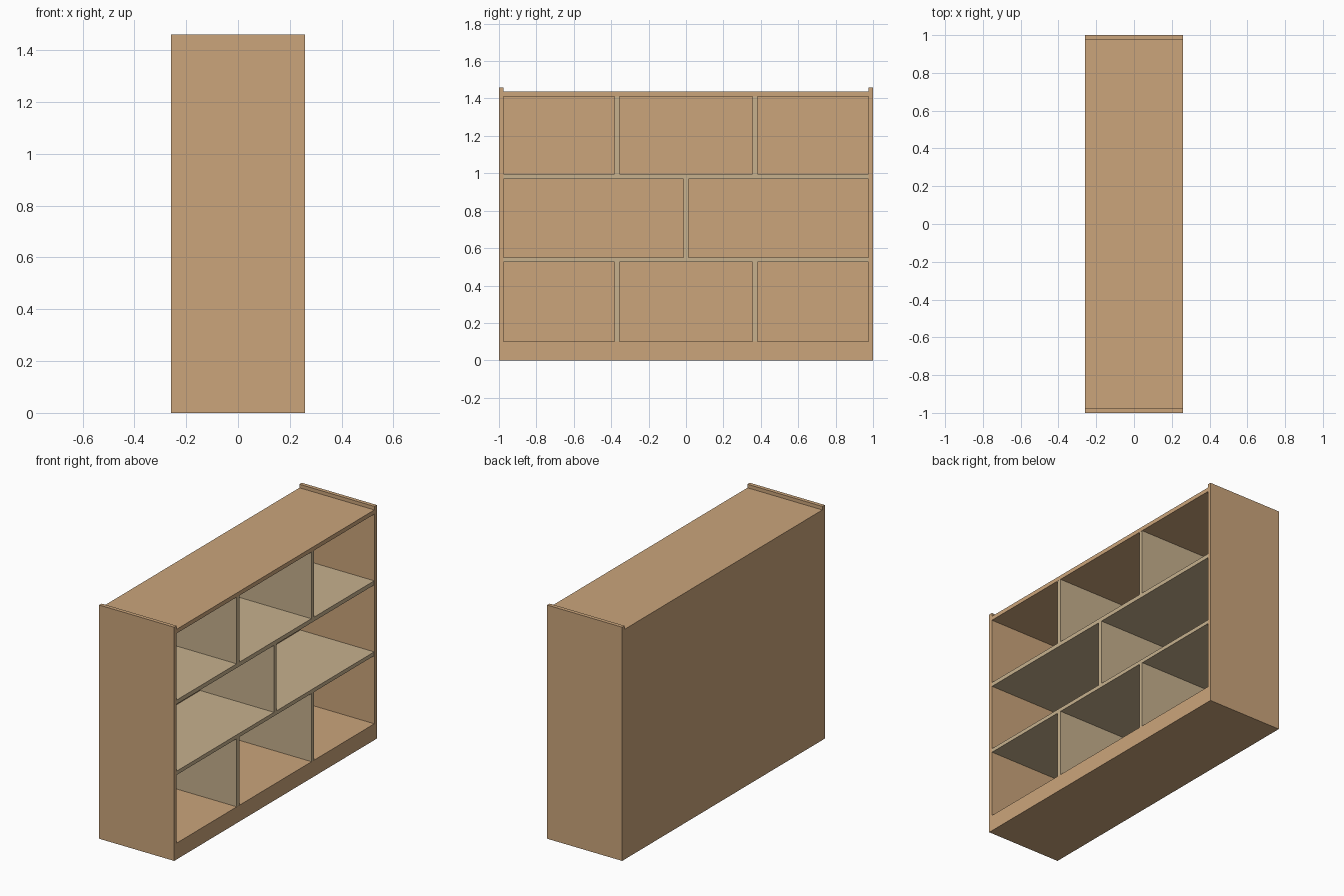
import bpy, bmesh
from mathutils import Vector

if "Cube" in bpy.data.objects:
    bpy.data.objects.remove(bpy.data.objects["Cube"])

D = 0.259            # half depth along x; the open side faces +x
W, T = 1.0, 0.024    # half width along y, board thickness
BACK = 0.007         # back panel thickness
FLOOR, CEIL, TOP, SIDE = 0.102, 1.412, 1.438, 1.46


def material(name, color):
    m = bpy.data.materials.new(name)
    m.diffuse_color = (*color, 1)
    m.use_nodes = True
    m.node_tree.nodes["Principled BSDF"].inputs["Base Color"].default_value = m.diffuse_color
    return m


wood = material("warm_wood", (0.597, 0.376, 0.198))
pale = material("pale_wood", (0.57, 0.44, 0.27))


def prism(name, profile, x0, x1, mat):
    """Extrude a y-z profile from x0 to x1."""
    bm = bmesh.new()
    face = bm.faces.new([bm.verts.new((x0, y, z)) for y, z in profile])
    ext = bmesh.ops.extrude_face_region(bm, geom=[face])
    moved = [v for v in ext["geom"] if isinstance(v, bmesh.types.BMVert)]
    bmesh.ops.translate(bm, verts=moved, vec=Vector((x1 - x0, 0, 0)))
    bmesh.ops.recalc_face_normals(bm, faces=bm.faces)
    mesh = bpy.data.meshes.new(name)
    bm.to_mesh(mesh)
    bm.free()
    mesh.materials.append(mat)
    obj = bpy.data.objects.new(name, mesh)
    bpy.context.collection.objects.link(obj)
    return obj


def rect(y0, y1, z0, z1):
    return [(y0, z0), (y1, z0), (y1, z1), (y0, z1)]


# Carcass: sides rise above the top board, one large opening toward +x
inner = W - T
carcass = prism("carcass", [(-W, 0), (W, 0), (W, SIDE), (inner, SIDE), (inner, TOP),
                            (-inner, TOP), (-inner, SIDE), (-W, SIDE)], -D, D, wood)
cutter = prism("opening_cutter", rect(-inner, inner, FLOOR, CEIL), -D + BACK, D + 0.1, wood)
cutter.hide_render = True
cut = carcass.modifiers.new("opening", "BOOLEAN")
cut.operation, cut.solver, cut.object = "DIFFERENCE", "EXACT", cutter
bpy.context.view_layer.objects.active = carcass
bpy.ops.object.modifier_apply(modifier=cut.name)
bpy.data.objects.remove(cutter)

# Shelves
x0, x1 = -D + BACK, D - 0.001
shelves = [(0.527, 0.551), (0.969, 0.995)]
for name, (z0, z1) in zip(("lower_shelf", "upper_shelf"), shelves):
    prism(name, rect(-inner, inner, z0, z1), x0, x1, pale)

# Dividers: two in the outer rows, one in the middle row
rows = [("bottom", FLOOR, shelves[0][0], (-0.369, 0.369)),
        ("middle", shelves[0][1], shelves[1][0], (0,)),
        ("top", shelves[1][1], CEIL, (-0.369, 0.369))]
for row, z0, z1, centres in rows:
    for i, y in enumerate(centres):
        prism(f"{row}_divider_{i + 1}", rect(y - 0.013, y + 0.013, z0, z1), x0, x1, pale)
